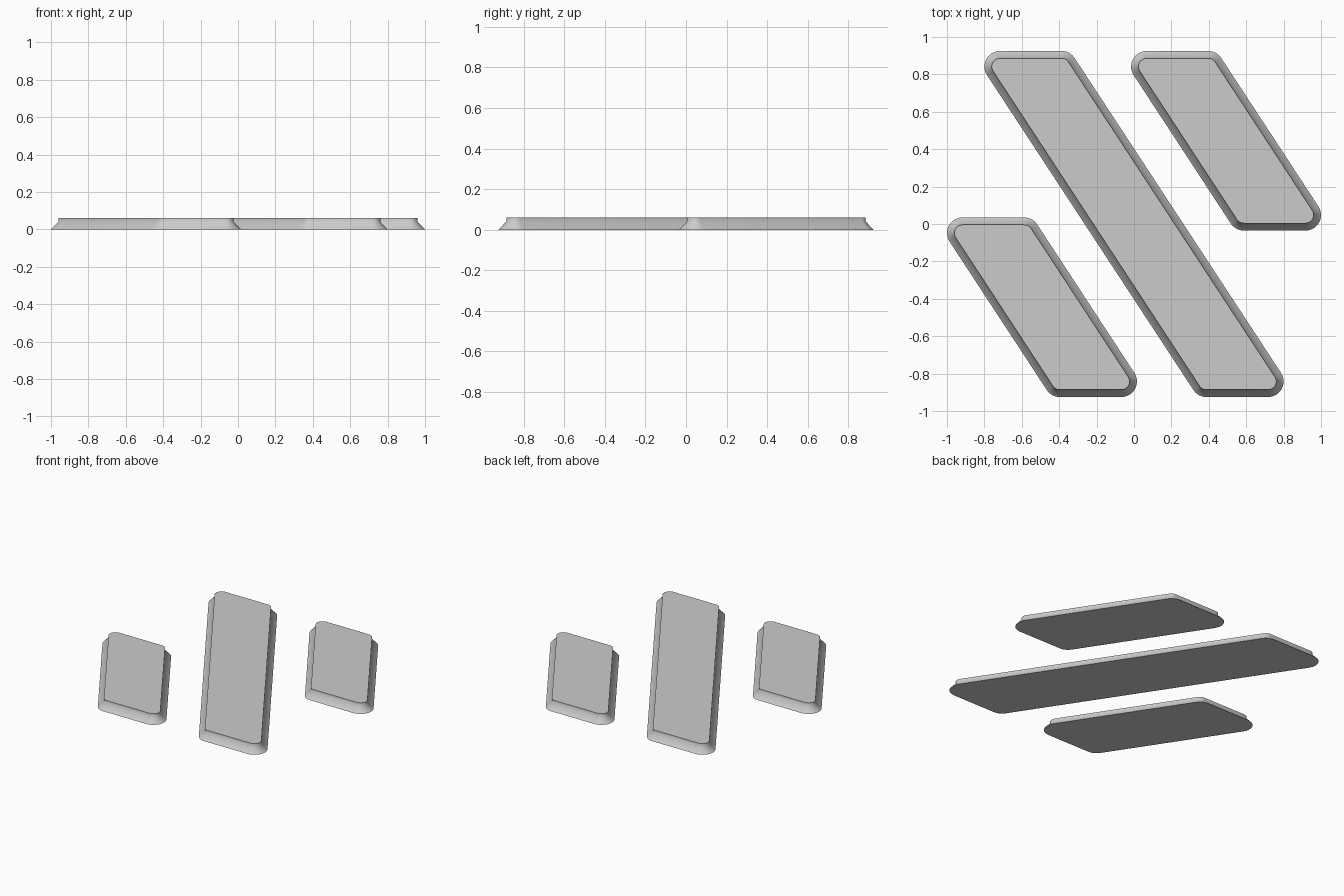
import bpy, bmesh, math
from mathutils import Vector

cube = bpy.data.objects.get("Cube")
if cube:
    bpy.data.objects.remove(cube, do_unlink=True)

grey = bpy.data.materials.new("light_grey")
grey.use_nodes = True
colour = (0.6, 0.6, 0.6, 1)
grey.diffuse_color = colour
grey.node_tree.nodes["Principled BSDF"].inputs["Base Color"].default_value = colour

OUTER, INNER = 0.083, 0.044      # corner radii at the base and at the top
SLOPE_TOP, TOP = 0.04, 0.06      # heights of the chamfer and of the lip
STEPS = 10                       # segments per rounded corner


def rounded_outline(corners, radius):
    """Outline at a given distance around a counter-clockwise polygon."""
    points = []
    count = len(corners)
    for i, c in enumerate(corners):
        into = c - corners[i - 1]
        out = corners[(i + 1) % count] - c
        start = math.atan2(into.y, into.x) - math.pi / 2
        turn = (math.atan2(out.y, out.x) - math.atan2(into.y, into.x)) % math.tau
        for s in range(STEPS + 1):
            a = start + turn * s / STEPS
            points.append((c.x + radius * math.cos(a), c.y + radius * math.sin(a)))
    return points


def slanted_bar(name, top_left, bottom_left, width=0.33):
    """Slanted bar with rounded corners, a chamfered foot and a raised lip."""
    a, b, w = Vector(top_left), Vector(bottom_left), Vector((width, 0))
    corners = [a, b, b + w, a + w]
    bm = bmesh.new()
    rings = []
    for radius, z in ((OUTER, 0), (INNER, SLOPE_TOP), (INNER, TOP)):
        rings.append([bm.verts.new((x, y, z)) for x, y in rounded_outline(corners, radius)])
    n = len(rings[0])
    for low, high in zip(rings, rings[1:]):
        for i in range(n):
            j = (i + 1) % n
            bm.faces.new((low[i], low[j], high[j], high[i])).smooth = True
    bm.faces.new(rings[-1])
    bm.faces.new(rings[0][::-1])
    # keep the rims crisp while the corners stay smooth
    for e in bm.edges:
        e.smooth = e.calc_face_angle(0) < math.radians(30)
    mesh = bpy.data.meshes.new(name)
    bm.to_mesh(mesh)
    bm.free()
    mesh.materials.append(grey)
    obj = bpy.data.objects.new(name, mesh)
    bpy.context.collection.objects.link(obj)
    return obj


# long middle bar, and two short bars that are half-turn copies of each other
slanted_bar("middle_bar", (-0.717, 0.842), (0.387, -0.842))
slanted_bar("left_bar", (0.067, 0.842), (0.587, 0.048))
slanted_bar("right_bar", (-0.917, -0.048), (-0.397, -0.842))
